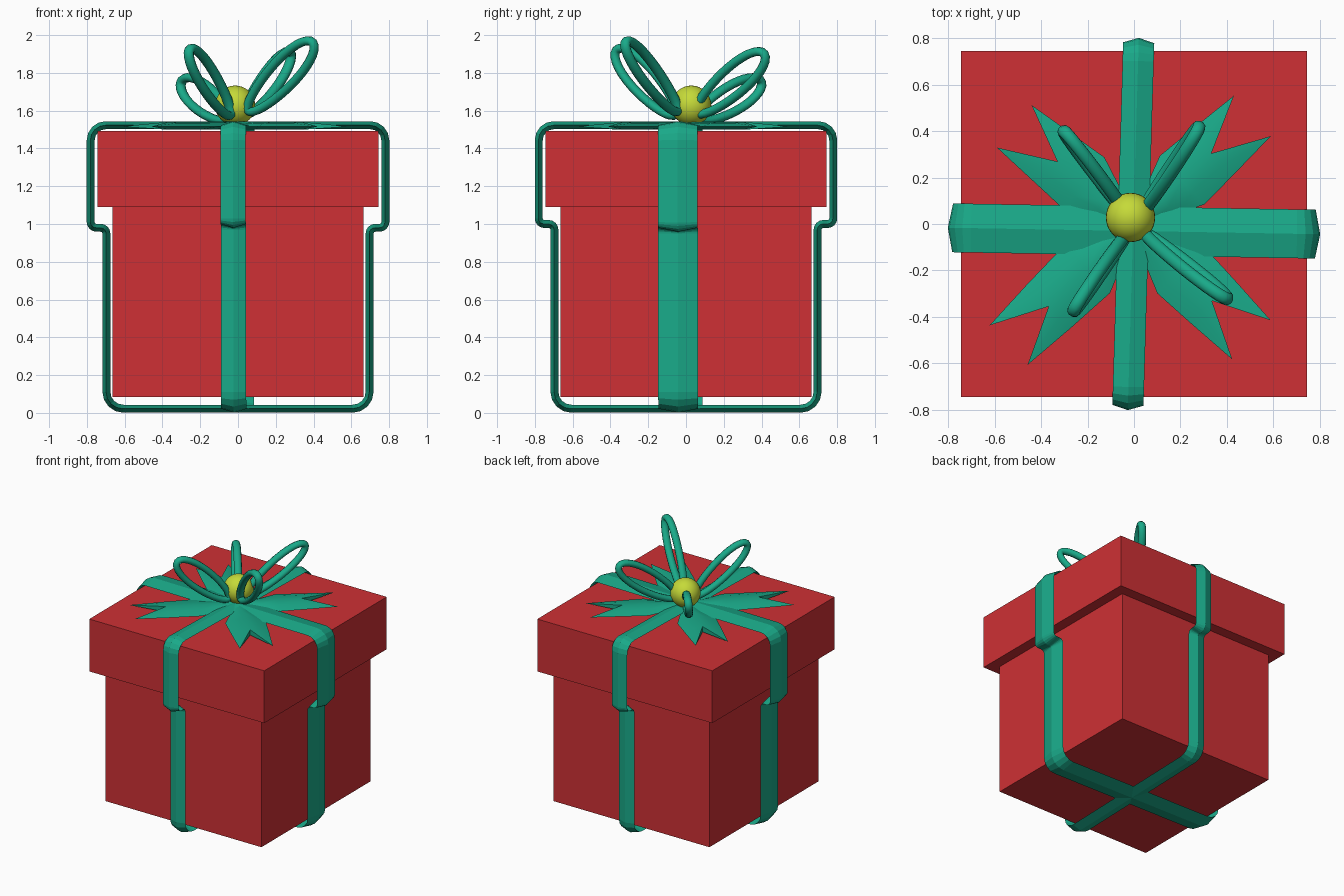
import bpy, bmesh
from math import sin, cos, pi, radians, atan2, hypot
from mathutils import Vector, Matrix

if "Cube" in bpy.data.objects:
    bpy.data.objects.remove(bpy.data.objects["Cube"])


def material(name, rgb):
    m = bpy.data.materials.new(name)
    m.diffuse_color = (*rgb, 1)
    m.use_nodes = True
    m.node_tree.nodes["Principled BSDF"].inputs["Base Color"].default_value = m.diffuse_color
    return m


RED = material("red_card", (0.62, 0.03, 0.035))
GREEN = material("green_ribbon", (0.01, 0.40, 0.25))
YELLOW = material("yellow_bead", (0.56, 0.70, 0.04))


def finish(name, bm, mat, smooth=None):
    bmesh.ops.recalc_face_normals(bm, faces=bm.faces)
    me = bpy.data.meshes.new(name)
    bm.to_mesh(me)
    bm.free()
    me.materials.append(mat)
    ob = bpy.data.objects.new(name, me)
    bpy.context.collection.objects.link(ob)
    if smooth:
        bpy.ops.object.select_all(action='DESELECT')
        ob.select_set(True)
        bpy.context.view_layer.objects.active = ob
        bpy.ops.object.shade_smooth_by_angle(angle=radians(smooth))
    return ob


def block(name, half, z0, z1):
    bm = bmesh.new()
    bmesh.ops.create_cube(bm, size=1, matrix=Matrix.Translation((0, 0, (z0 + z1) / 2))
                          @ Matrix.Diagonal((2 * half, 2 * half, z1 - z0, 1)))
    finish(name, bm, RED)


def sweep(name, path, section, matrix, smooth=None):
    """Closed XZ path; section is (sideways, outward) pairs."""
    bm = bmesh.new()
    rings, n, k = [], len(path), len(section)
    for i, p in enumerate(path):
        a = (p - path[i - 1]).normalized()
        b = (path[(i + 1) % n] - p).normalized()
        t = (a + b).normalized()
        out = Vector((-t.y, t.x))
        ring = []
        for s, h in section:
            q = p + out * h
            ring.append(bm.verts.new(matrix @ Vector((q.x, s, q.y))))
        rings.append(ring)
    for i in range(n):
        r0, r1 = rings[i], rings[(i + 1) % n]
        for j in range(k):
            bm.faces.new((r0[j], r0[(j + 1) % k], r1[(j + 1) % k], r1[j]))
    finish(name, bm, GREEN, smooth)


def rounded(corners, steps=4):
    pts, n = [], len(corners)
    for i, (x, z, r) in enumerate(corners):
        p = Vector((x, z))
        a = p + (Vector(corners[i - 1][:2]) - p).normalized() * r
        b = p + (Vector(corners[(i + 1) % n][:2]) - p).normalized() * r
        c = a + b - p
        for s in range(steps + 1):
            t = s / steps * pi / 2
            pts.append(c + (a - c) * cos(t) + (b - c) * sin(t))
    return pts


# box and lid
block("box", 0.665, 0.083, 1.09)
block("lid", 0.745, 1.09, 1.493)

# two ribbon bands with a ridged section, following the lid overhang
for name, half_w, step, shift, ang in (("band_across", 0.105, 0.98, (0, -0.03), -1.0),
                                       ("band_front_back", 0.067, 1.0, (-0.003, 0), 88.3)):
    right = [(0.697, 0.022, 0.09), (0.697, step, 0.03), (0.78, step, 0.03), (0.78, 1.523, 0.08)]
    corners = right + [(-x, z, r) for x, z, r in reversed(right)]
    section = [(-half_w, 0), (0, -0.021), (half_w, 0), (0, 0.021)]
    sweep(name, rounded(corners), section,
          Matrix.Translation((*shift, 0)) @ Matrix.Rotation(radians(ang), 4, 'Z'))

# bow loops: heading, base (r, z), tip (r, z), roll
TUBE = [(0.028 * cos(j * pi / 5), 0.024 * sin(j * pi / 5)) for j in range(10)]
for i, (az, r0, z0, r1, z1, roll) in enumerate(((-39, 0.07, 1.60, 0.51, 1.96, 12),
                                                (127, 0.07, 1.56, 0.50, 1.75, 6),
                                                (-125, 0.07, 1.58, 0.45, 1.92, 6),
                                                (56, 0.07, 1.59, 0.50, 1.90, 8))):
    a = hypot(r1 - r0, z1 - z0) / 2
    path = [Vector((a * cos(t), 0.072 * (1 + 0.15 * cos(t)) * sin(t)))
            for t in (2 * pi * s / 32 for s in range(32))]
    m = (Matrix.Rotation(radians(az), 4, 'Z')
         @ Matrix.Translation(((r0 + r1) / 2, 0, (z0 + z1) / 2))
         @ Matrix.Rotation(-atan2(z1 - z0, r1 - r0), 4, 'Y')
         @ Matrix.Rotation(radians(roll), 4, 'X'))
    sweep(f"bow_loop_{i + 1}", path, TUBE, m, 60)

# swallow-tailed ribbon ends lying on the lid
for i, (az, length) in enumerate(((42.4, 0.69), (140.8, 0.665), (-136, 0.75), (-44.6, 0.71))):
    bm = bmesh.new()
    rot = Matrix.Rotation(radians(az), 4, 'Z')

    def vert(u, w, z):
        return bm.verts.new(rot @ Vector((u, w, z)))

    stations = [(0.03, 0.04), (0.16, 0.09), (0.28, 0.142), (length - 0.24, 0.133)]
    rows = [(vert(u, -w, 1.516), vert(u, -w * 0.5, 1.535), vert(u, 0, 1.541),
             vert(u, w * 0.5, 1.535), vert(u, w, 1.516), vert(u, 0, 1.499)) for u, w in stations]
    for p, q in zip(rows, rows[1:]):
        for j in range(6):
            bm.faces.new((p[j], p[(j + 1) % 6], q[(j + 1) % 6], q[j]))
    bm.faces.new(rows[0])
    e = rows[-1]
    for side, (edge, mid) in ((-1, (e[0], e[1])), (1, (e[4], e[3]))):
        tip = vert(length, side * 0.118, 1.516)
        for f in ((edge, mid, tip), (mid, e[2], tip), (e[2], e[5], tip), (e[5], edge, tip)):
            bm.faces.new(f)
    finish(f"ribbon_tail_{i + 1}", bm, GREEN, 50)

# bead at the middle of the bow
bm = bmesh.new()
bmesh.ops.create_uvsphere(bm, u_segments=32, v_segments=16, radius=0.106,
                          matrix=Matrix.Translation((-0.015, 0.028, 1.627)))
finish("bow_bead", bm, YELLOW, 60)
